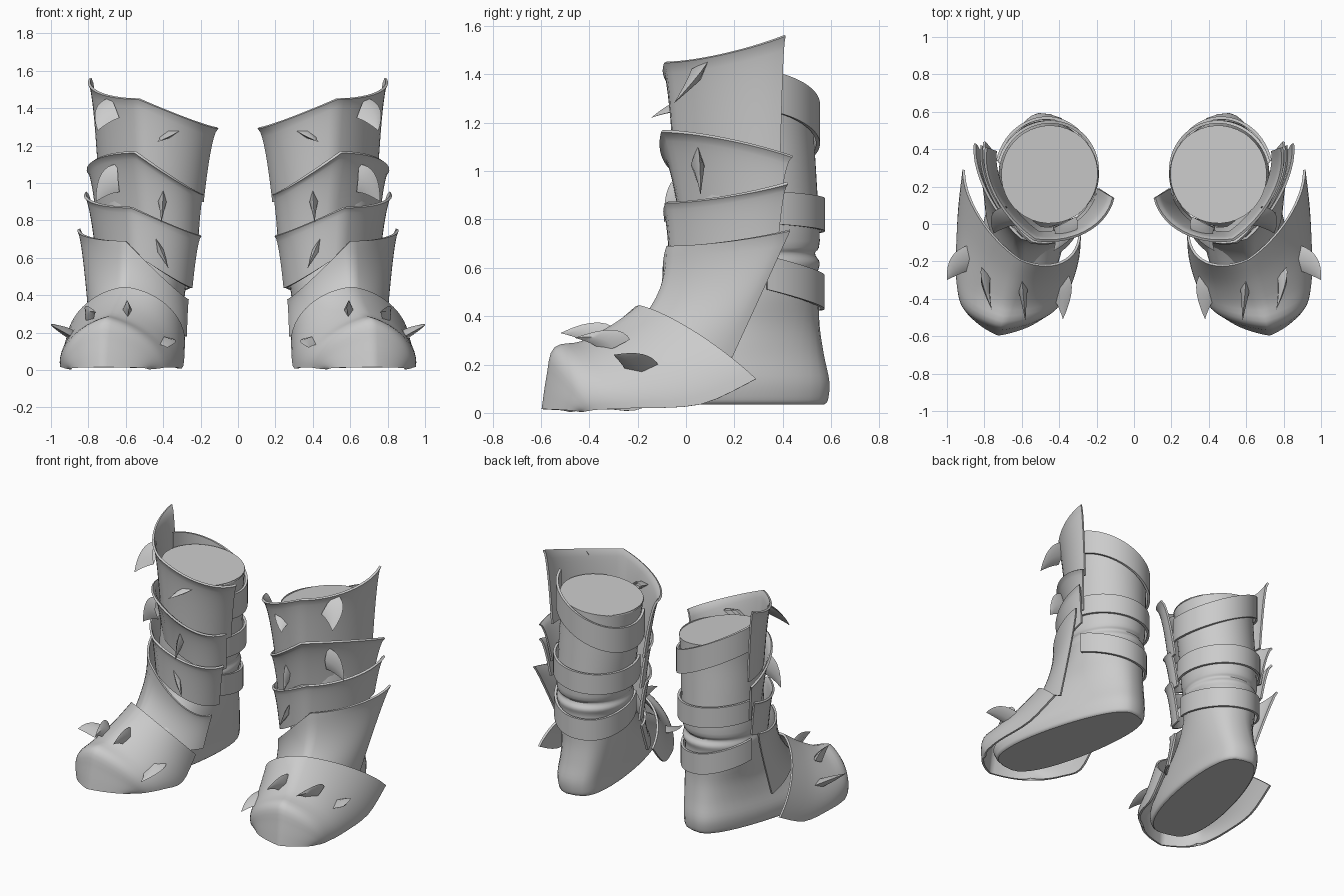
import bpy, bmesh, math
from mathutils import Vector as V

cube = bpy.data.objects.get("Cube")
if cube:
    bpy.data.objects.remove(cube, do_unlink=True)

steel = bpy.data.materials.new("plain grey")
steel.use_nodes = True
GREY = (0.6, 0.6, 0.6, 1)
steel.diffuse_color = GREY
steel.node_tree.nodes["Principled BSDF"].inputs["Base Color"].default_value = GREY


def finish(name, bm, thickness=0, angle=35):
    """Turn a bmesh into a mirrored, smooth-shaded pair."""
    bmesh.ops.remove_doubles(bm, verts=bm.verts, dist=0.0005)
    bmesh.ops.recalc_face_normals(bm, faces=bm.faces)
    mesh = bpy.data.meshes.new(name)
    bm.to_mesh(mesh)
    bm.free()
    mesh.materials.append(steel)
    ob = bpy.data.objects.new(name, mesh)
    bpy.context.collection.objects.link(ob)
    if thickness:
        solid = ob.modifiers.new("thickness", 'SOLIDIFY')
        solid.thickness, solid.offset = thickness, 0
    mirror = ob.modifiers.new("pair", 'MIRROR')
    mirror.use_mirror_merge = False
    bpy.ops.object.select_all(action='DESELECT')
    ob.select_set(True)
    bpy.context.view_layer.objects.active = ob
    bpy.ops.object.convert(target='MESH')
    bpy.ops.object.shade_smooth_by_angle(angle=math.radians(angle))


def loft(rows, closed=False, caps=False):
    """Skin a list of equally long point rows."""
    bm = bmesh.new()
    grid = [[bm.verts.new(p) for p in row] for row in rows]
    n = len(grid[0])
    for a, b in zip(grid, grid[1:]):
        for i in range(n if closed else n - 1):
            j = (i + 1) % n
            bm.faces.new((a[i], a[j], b[j], b[i]))
    if caps:
        bm.faces.new(grid[0])
        bm.faces.new(grid[-1])
    return bm


def spline(keys, steps):
    """Catmull-Rom through equally long tuples of numbers."""
    out = []
    last = len(keys) - 1
    for i in range(last):
        p0, p1, p2, p3 = (V(keys[min(max(k, 0), last)]) for k in range(i - 1, i + 3))
        for s in range(steps):
            t = s / steps
            out.append(p1 + (p2 - p0) * (t / 2)
                       + (p0 * 2 - p1 * 5 + p2 * 4 - p3) * (t * t / 2)
                       + (p1 * 3 - p0 - p2 * 3 + p3) * (t ** 3 / 2))
    return out + [V(keys[-1])]


N = 28
TURN = [(math.cos(math.pi * i / N), math.sin(math.pi * i / N)) for i in range(N + 1)]


def arch(outer, ridge, inner, peak):
    """Half-ellipse from outer end over a creased ridge to the inner end."""
    outer, ridge, inner = V(outer), V(ridge), V(inner)
    mid, half = (outer + inner) / 2, (outer - inner) / 2
    return [mid + half * c + (ridge - mid) * ((1 - peak) * s + peak * (1 - abs(c)))
            for c, s in TURN]


# Boot body: rings (height, centre x, centre y, length, width, egg, roundness)
FRONT, SIDE = V((0.22, -0.975, 0)), V((0.975, 0.22, 0))
RINGS = spline([
    (0.035, 0.57, 0.04, 0.54, 0.2, 0.1, 0.65), (0.055, 0.57, 0.04, 0.555, 0.215, 0.1, 0.65),
    (0.13, 0.57, 0.04, 0.56, 0.22, 0.08, 0.65), (0.24, 0.535, 0.12, 0.455, 0.21, 0.04, 0.7),
    (0.36, 0.505, 0.21, 0.345, 0.205, 0, 0.8), (0.48, 0.495, 0.265, 0.285, 0.215, 0, 0.9),
    (0.57, 0.49, 0.28, 0.265, 0.225, 0, 1), (0.62, 0.485, 0.285, 0.27, 0.235, 0, 1),
    (0.66, 0.485, 0.285, 0.25, 0.225, 0, 1), (0.71, 0.485, 0.285, 0.27, 0.237, 0, 1),
    (0.95, 0.468, 0.28, 0.262, 0.245, 0, 1), (1.15, 0.457, 0.27, 0.26, 0.25, 0, 1),
    (1.29, 0.45, 0.265, 0.262, 0.26, 0, 1)], 4)


def ring_point(ring, angle, grow=0):
    z, x, y, length, width, egg, roundness = ring
    u, v = math.cos(angle), math.sin(angle)
    v = math.copysign(abs(v) ** roundness, v)
    return (V((x, y, z)) + FRONT * (length + grow) * u
            + SIDE * (width + grow) * (1 + egg * u) * v)


def body_point(z, angle, grow):
    for a, b in zip(RINGS, RINGS[1:]):
        if z <= b[0]:
            break
    return ring_point(a.lerp(b, (z - a[0]) / (b[0] - a[0])), angle, grow)


rows = [[ring_point(r, math.tau * i / 40) for i in range(40)] for r in RINGS]
for p in rows[-1]:
    p.z += 0.13 * (p.x - 0.45)
finish("boot_body", loft(rows, closed=True, caps=True))

# Straps around the back of the leg (name, height, half height, front rise, outer rise)
for name, z0, half, rise, lean in (("upper_strap", 1.215, 0.083, 0.045, 0.12),
                                   ("middle_strap", 0.83, 0.068, 0.015, 0.02),
                                   ("ankle_strap", 0.56, 0.07, 0.065, 0.02)):
    rows = []
    for side in (-1, -0.9, 0.9, 1):
        row = []
        for i in range(33):
            a = math.radians(90 + 200 * i / 32)
            z = z0 + rise * math.cos(a) + lean * math.sin(a)
            p = body_point(min(z, 1.29), a, 0.018)
            p.z = z + side * half
            row.append(p)
        rows.append(row)
    finish(name, loft(rows), 0.016)


# Shin plates: top edge and bottom edge, each as outer end, ridge, inner end
def plate_edge(outer, ridge, inner):
    row = arch(outer, ridge, inner, 0.22)
    for p, (c, s) in zip(row, TURN):
        end, fall = (outer, 1 - s) if c > 0 else (inner, -c)
        p.z = ridge[2] + (end[2] - ridge[2]) * fall
    return row


PLATES = {
    "knee_plate": (((0.79, 0.41, 1.56), (0.53, -0.085, 1.45), (0.11, 0.14, 1.295)),
                   ((0.74, 0.39, 1.06), (0.51, -0.045, 1.08), (0.19, 0.19, 0.90))),
    "upper_shin_plate": (((0.80, 0.44, 1.06), (0.55, -0.10, 1.165), (0.19, 0.14, 0.94)),
                         ((0.75, 0.38, 0.80), (0.50, -0.02, 0.84), (0.22, 0.18, 0.68))),
    "lower_shin_plate": (((0.815, 0.42, 0.95), (0.57, -0.08, 0.87), (0.20, 0.13, 0.72)),
                         ((0.76, 0.38, 0.70), (0.55, -0.055, 0.62), (0.25, 0.15, 0.44))),
    "ankle_plate": (((0.85, 0.43, 0.755), (0.60, -0.075, 0.69), (0.27, 0.10, 0.38)),
                    ((0.78, 0.19, 0.23), (0.62, -0.22, 0.34), (0.28, 0.02, 0.18))),
}
for name, (top, bottom) in PLATES.items():
    ankle = name == "ankle_plate"
    upper, lower = plate_edge(*top), plate_edge(*bottom)
    rows = []
    for k in range(13):
        f = (k / 12) ** 1.2
        row = []
        for a, b, (c, s) in zip(upper, lower, TURN):
            fx, fy = (f ** 0.65, f ** (1 + 1.5 * s)) if ankle else (f ** 0.55, f ** 0.55)
            row.append(V((a.x + (b.x - a.x) * fx, a.y + (b.y - a.y) * fy,
                          a.z + (b.z - a.z) * f)))
        rows.append(row)
    finish(name, loft(rows), 0.014, 50)

# Toe cap: arches from the rear edge to an increasingly pointed tip
CAP = [
    ((0.91, 0.29, 0.14), (0.61, -0.19, 0.44), (0.29, -0.05, 0.16)),
    ((0.935, 0.06, 0.035), (0.64, -0.30, 0.36), (0.30, -0.18, 0.02)),
    ((0.945, -0.22, 0.02), (0.68, -0.43, 0.29), (0.34, -0.32, 0.015)),
    ((0.93, -0.36, 0.015), (0.71, -0.54, 0.265), (0.39, -0.41, 0.015)),
    ((0.91, -0.41, 0.01), (0.72, -0.57, 0.15), (0.44, -0.45, 0.01)),
    ((0.89, -0.43, 0.01), (0.725, -0.59, 0.015), (0.48, -0.475, 0.01)),
]
keys = spline([sum(row, ()) for row in CAP], 4)
rows = [arch(k[:3], k[3:6], k[6:], 0.12 + 0.32 * i / len(keys)) for i, k in enumerate(keys)]
finish("toe_cap", loft(rows), 0.014, 50)


# Claws: flattened blades hooked from an upper and lower root to a tip
def claw(name, top, low, tip, width=0.028):
    top, low, tip = V(top), V(low), V(tip)
    along = (top - low).normalized()
    out = tip - (top + low) / 2
    out -= along * out.dot(along)
    side = along.cross(out).normalized()
    top, low = top - out * 0.25, low - out * 0.25
    rows = []
    for k in range(9):
        t = k / 8
        edges = []
        for root, reach in ((top, 1.15), (low, 0.5)):
            knee = root + out * reach
            edges.append(root * (1 - t) ** 2 + knee * (2 * t * (1 - t)) + tip * t * t)
        a, b = edges
        m, w = (a + b) / 2, side * width * (1 - t ** 1.5)
        rows.append([a, m + w, b, m - w])
    finish(name, loft(rows, closed=True), 0, 50)


CLAWS = {
    "knee_outer_claw": ((0.71, 0.09, 1.45), (0.66, -0.01, 1.34), (0.75, -0.05, 1.28)),
    "knee_inner_claw": ((0.30, 0.02, 1.30), (0.42, -0.04, 1.25), (0.43, -0.145, 1.22)),
    "shin_outer_claw": ((0.67, 0.05, 1.10), (0.66, 0.05, 0.95), (0.76, 0.06, 0.90)),
    "shin_inner_claw": ((0.40, -0.03, 0.98), (0.41, -0.02, 0.85), (0.41, -0.09, 0.79)),
    "lower_shin_claw": ((0.46, -0.04, 0.74), (0.41, -0.02, 0.61), (0.37, -0.08, 0.54)),
    "toe_outer_claw": ((0.91, -0.12, 0.21), (0.89, -0.25, 0.18), (1.0, -0.30, 0.24)),
    "toe_upper_claw": ((0.82, -0.24, 0.32), (0.77, -0.36, 0.27), (0.76, -0.46, 0.31)),
    "toe_middle_claw": ((0.60, -0.28, 0.34), (0.59, -0.39, 0.28), (0.58, -0.52, 0.33)),
    "toe_inner_claw": ((0.36, -0.26, 0.17), (0.43, -0.40, 0.14), (0.38, -0.51, 0.12)),
}
for name, points in CLAWS.items():
    claw(name, *points)
